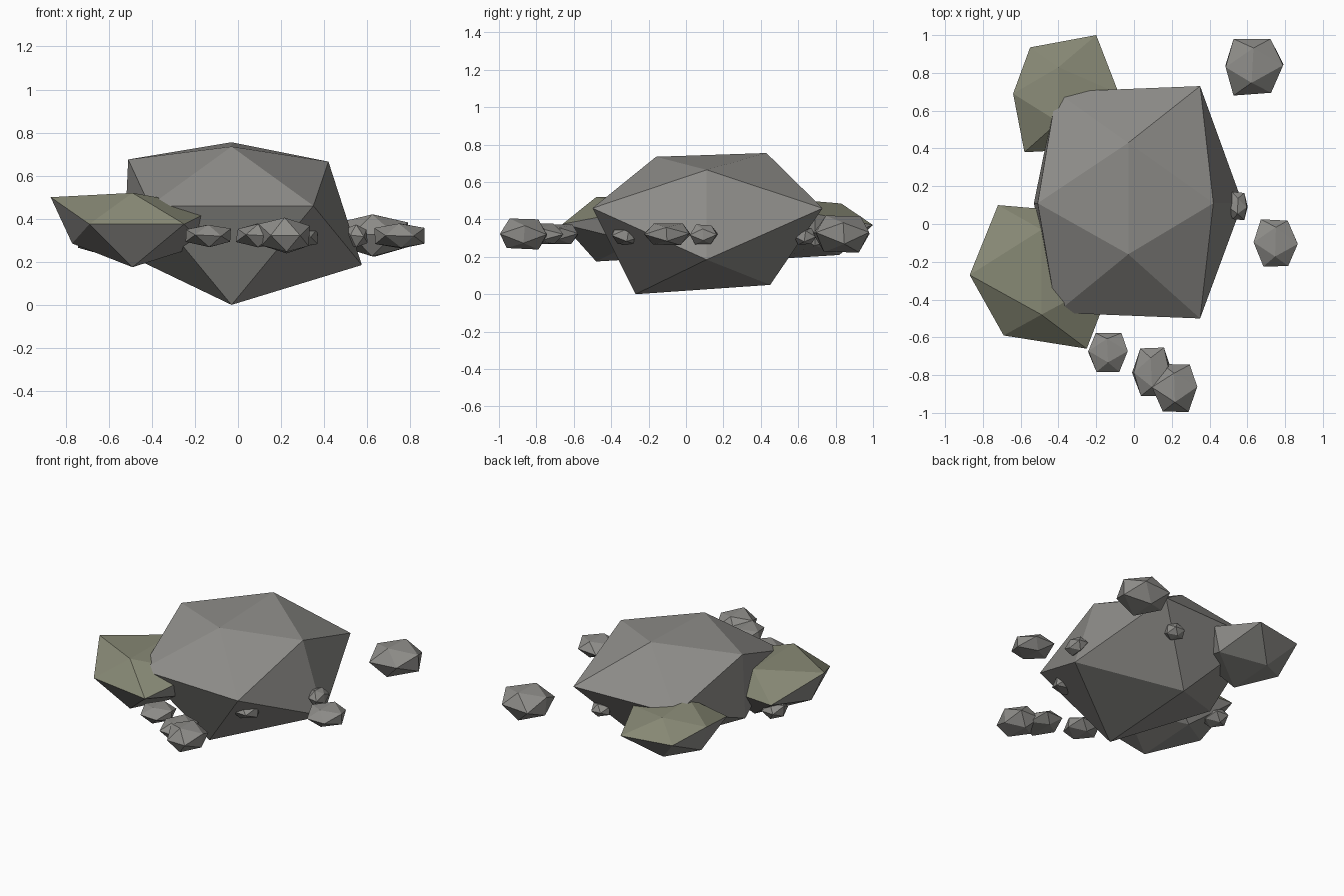
import bpy, bmesh, math, random

random.seed(4)


def material(name, color):
    m = bpy.data.materials.new(name)
    m.diffuse_color = (*color, 1)
    return m


stone = material("stone", (0.27, 0.265, 0.25))
moss = material("moss", (0.24, 0.245, 0.175))


def rock(name, points, mossy=False):
    """Flat-faced boulder: the convex skin of a few corner points, moss on upper faces."""
    bm = bmesh.new()
    for p in points:
        bm.verts.new(p)
    bmesh.ops.convex_hull(bm, input=bm.verts[:])
    bmesh.ops.recalc_face_normals(bm, faces=bm.faces[:])
    for f in bm.faces:
        f.material_index = int(mossy and f.normal.z > 0.1)
    mesh = bpy.data.meshes.new(name)
    bm.to_mesh(mesh)
    bm.free()
    mesh.materials.append(stone)
    if mossy:
        mesh.materials.append(moss)
    ob = bpy.data.objects.new(name, mesh)
    bpy.context.collection.objects.link(ob)


def pebble(name, x, y, z, hx, hy, hz):
    """Jittered 20-sided stone, ridge on top along y, fitted to a centre and half sizes."""
    g = (1 + math.sqrt(5)) / 2
    pts = []
    for a in (-1, 1):
        for b in (-g, g):
            pts += [(0, a, b), (a, b, 0), (b, 0, a)]
    pts = [[c + random.uniform(-0.12, 0.12) for c in p] for p in pts]
    lo = [min(p[i] for p in pts) for i in range(3)]
    hi = [max(p[i] for p in pts) for i in range(3)]
    c, h = (x, y, z), (hx, hy, hz)
    rock(name, [[c[i] + h[i] * (2 * (p[i] - lo[i]) / (hi[i] - lo[i]) - 1) for i in range(3)] for p in pts])


# Main boulder: top ridge, bottom ridge, side corners, front and back corners
rock("main_boulder", [
    (-0.03, 0.43, 0.755), (-0.03, -0.16, 0.735), (-0.03, 0.45, 0.05), (-0.03, -0.27, 0.0),
    (0.42, 0.11, 0.665), (-0.51, 0.11, 0.675), (0.575, 0.11, 0.185), (-0.53, 0.11, 0.24),
    (0.35, -0.5, 0.46), (-0.41, -0.47, 0.46), (0.35, 0.73, 0.46), (-0.41, 0.70, 0.46)])

# Mossy boulder at the front left
rock("front_mossy_boulder", [
    (-0.49, -0.03, 0.515), (-0.49, -0.48, 0.52), (-0.49, -0.05, 0.2), (-0.49, -0.48, 0.175),
    (-0.87, -0.27, 0.50), (-0.10, -0.27, 0.45), (-0.77, -0.27, 0.285), (-0.16, -0.27, 0.28),
    (-0.69, -0.59, 0.375), (-0.25, -0.66, 0.375), (-0.72, 0.10, 0.375), (-0.25, 0.06, 0.375)], True)

# Mossy boulder at the back left
rock("back_mossy_boulder", [
    (-0.40, 0.83, 0.485), (-0.40, 0.54, 0.51), (-0.40, 0.82, 0.21), (-0.40, 0.50, 0.19),
    (-0.64, 0.69, 0.43), (-0.08, 0.69, 0.43), (-0.60, 0.69, 0.26), (-0.12, 0.69, 0.26),
    (-0.20, 1.0, 0.37), (-0.55, 0.935, 0.37), (-0.58, 0.38, 0.37), (-0.2, 0.4, 0.37)], True)

# Scattered pebbles: centre, half sizes
for i, p in enumerate([
        (0.638, 0.83, 0.322, 0.153, 0.15, 0.098),
        (0.75, -0.10, 0.32, 0.117, 0.125, 0.058),
        (0.55, 0.095, 0.32, 0.052, 0.075, 0.053),
        (-0.138, -0.68, 0.32, 0.105, 0.103, 0.052),
        (0.095, -0.782, 0.322, 0.105, 0.128, 0.055),
        (0.215, -0.868, 0.322, 0.12, 0.127, 0.083),
        (0.28, -0.31, 0.32, 0.09, 0.09, 0.055),
        (0.20, 0.635, 0.31, 0.06, 0.06, 0.045),
        (-0.67, -0.01, 0.30, 0.075, 0.08, 0.055)]):
    pebble(f"pebble_{i + 1}", *p)
